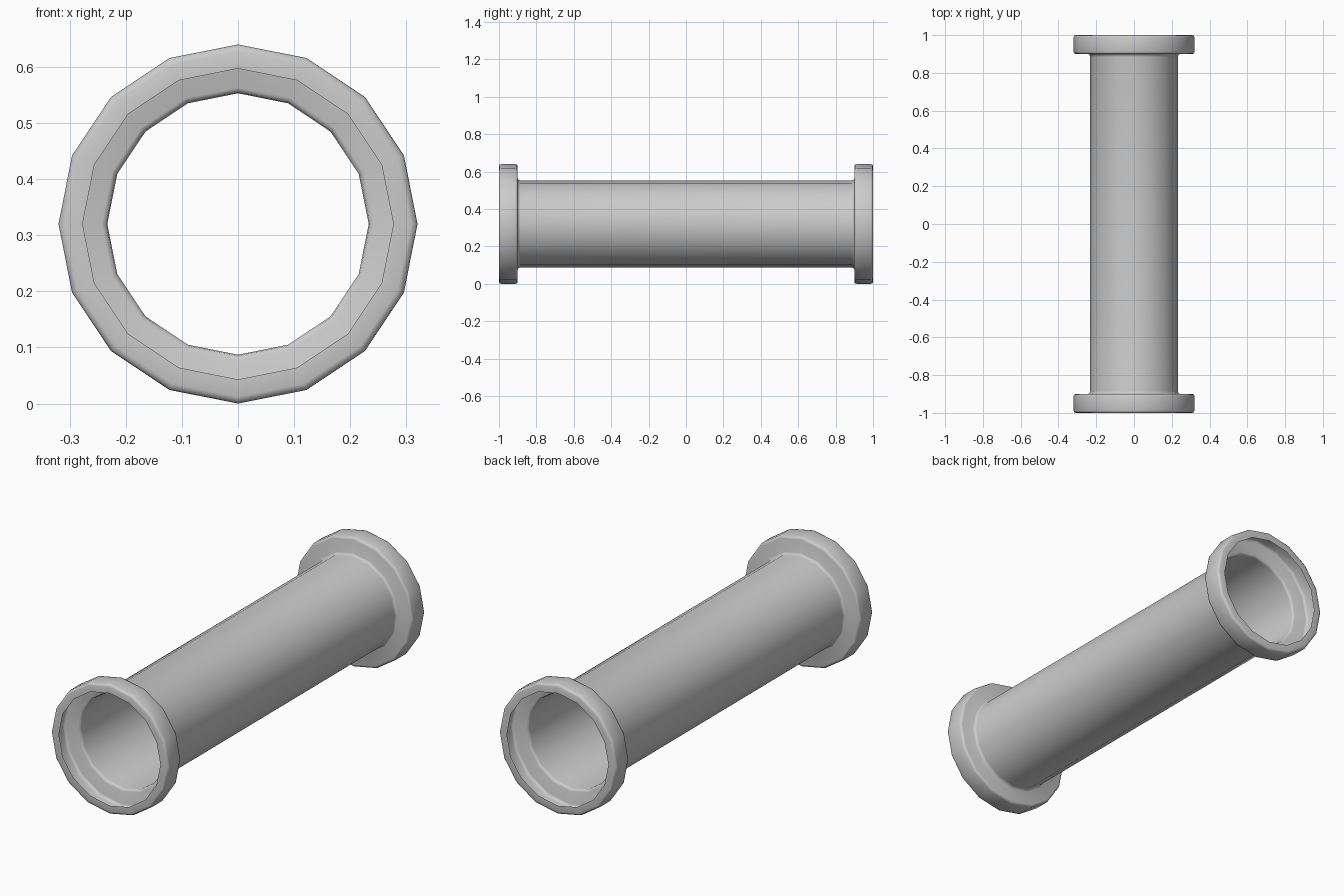
import bpy, bmesh, math

if "Cube" in bpy.data.objects:
    bpy.data.objects.remove(bpy.data.objects["Cube"])

SIDES = 16
CENTRE_Z = 0.32

# Half profile (radius, y) from the middle of the tube out to the open lip
half = [(0.233, 0.885), (0.235, 0.895), (0.243, 0.90),   # fillet into the flange
        (0.308, 0.90), (0.317, 0.903), (0.32, 0.912),    # rounded back edge
        (0.32, 0.988), (0.317, 0.997), (0.308, 1.0),     # rounded front edge
        (0.277, 1.0)]                                    # open lip
profile = [(r, -y) for r, y in reversed(half)] + half

# Thin-walled flanged pipe: profile revolved around the y axis
bm = bmesh.new()
rings = []
for r, y in profile:
    rings.append([bm.verts.new((r * math.sin(2 * math.pi * i / SIDES), y,
                                CENTRE_Z + r * math.cos(2 * math.pi * i / SIDES)))
                  for i in range(SIDES)])
for a, b in zip(rings, rings[1:]):
    for i in range(SIDES):
        j = (i + 1) % SIDES
        bm.faces.new((a[i], b[i], b[j], a[j]))
bmesh.ops.recalc_face_normals(bm, faces=bm.faces)

mesh = bpy.data.meshes.new("flanged_pipe")
bm.to_mesh(mesh)
bm.free()
pipe = bpy.data.objects.new("flanged_pipe", mesh)
bpy.context.collection.objects.link(pipe)

# Smooth shading
for poly in mesh.polygons:
    poly.use_smooth = True
